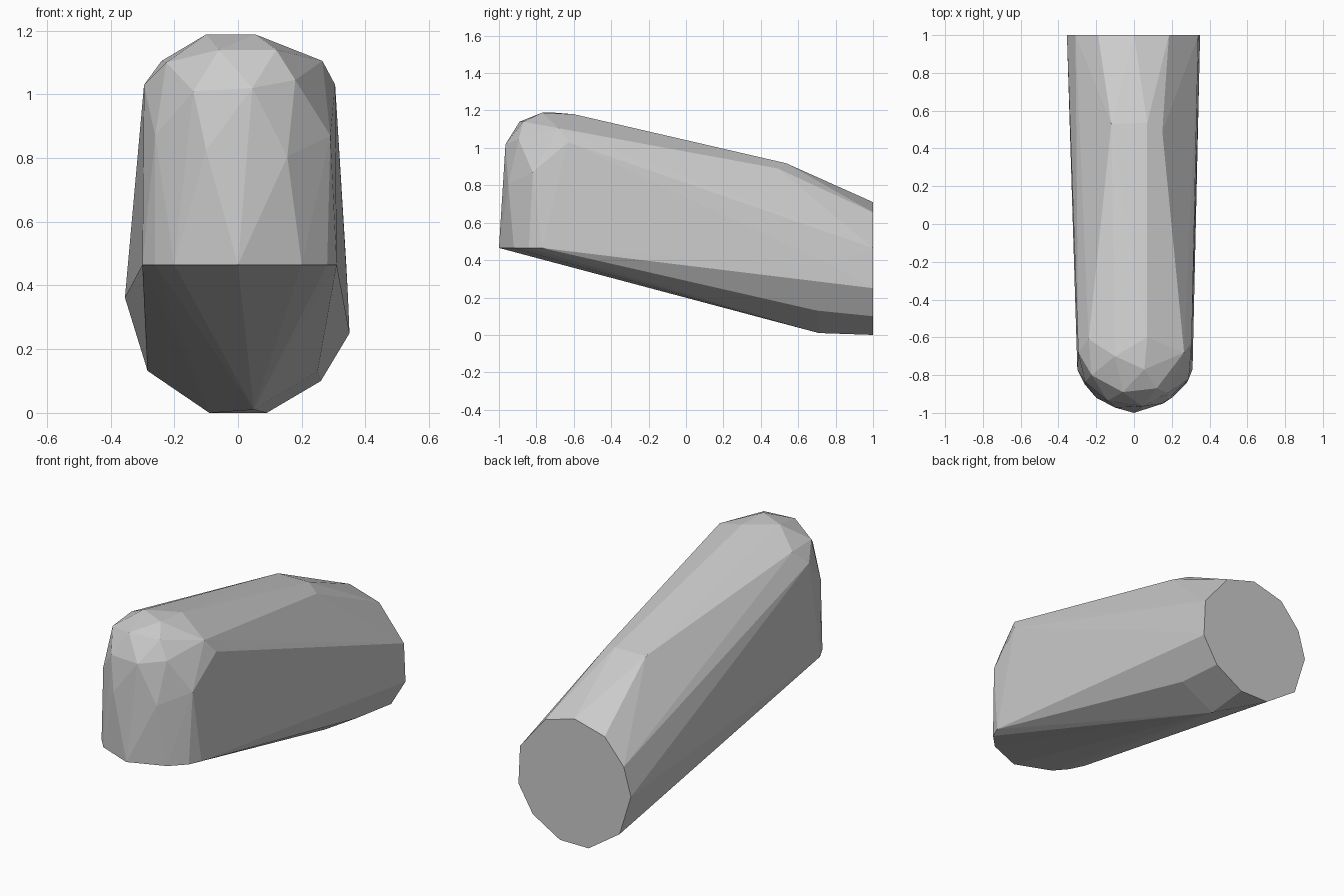
import bpy
import bmesh
import math

# Rear end: eleven-sided disc, (x, z) at y = 1
rear_profile = [(0.09, 0.0), (0.26, 0.10), (0.35, 0.25), (0.34, 0.465),
                (0.185, 0.655), (0.0, 0.71), (-0.19, 0.66), (-0.31, 0.52),
                (-0.355, 0.362), (-0.284, 0.132), (-0.09, 0.0)]

# Flat lower lip of the rounded front, (x, y) at z = 0.465
lip_profile = [(-0.30, -0.77), (-0.26, -0.85), (-0.20, -0.92), (0.0, -1.0),
               (0.20, -0.92), (0.28, -0.84), (0.31, -0.77)]

# Front face, at mid height and then around the shoulder
front_face = [(-0.26, -0.835, 0.87), (-0.10, -0.972, 0.825),
              (0.155, -0.95, 0.805), (0.29, -0.82, 0.87),
              (-0.14, -0.935, 1.01), (0.045, -0.965, 1.02),
              (0.18, -0.895, 1.045)]

# Domed crown
crown = [(-0.225, -0.80, 1.10), (-0.06, -0.89, 1.14), (0.12, -0.87, 1.14),
         (-0.295, -0.68, 1.03), (0.305, -0.63, 1.03), (0.265, -0.68, 1.105),
         (-0.24, -0.61, 1.105), (0.055, -0.77, 1.188), (-0.10, -0.70, 1.188),
         (0.07, -0.60, 1.18)]

# Bend in the back, and the rise under the tail
bends = [(-0.12, 0.53, 0.918), (0.07, 0.535, 0.918), (0.15, 0.49, 0.89),
         (0.05, 0.71, 0.01), (0.25, 0.70, 0.13), (0.345, 0.78, 0.37)]

points = [(x, 1.0, z) for x, z in rear_profile]
points += [(x, y, 0.465) for x, y in lip_profile]
points += front_face + crown + bends

# Wrap a faceted skin around the profiles
bm = bmesh.new()
for p in points:
    bm.verts.new(p)
hull = bmesh.ops.convex_hull(bm, input=bm.verts[:])
spare = {v for v in hull["geom_interior"] + hull["geom_unused"]
         if isinstance(v, bmesh.types.BMVert) and not v.link_faces}
bmesh.ops.delete(bm, geom=list(spare), context='VERTS')

# Join coplanar triangles, such as the rear disc
bmesh.ops.dissolve_limit(bm, angle_limit=math.radians(0.5),
                         verts=bm.verts[:], edges=bm.edges[:])
bmesh.ops.recalc_face_normals(bm, faces=bm.faces[:])

mesh = bpy.data.meshes.new("faceted_body")
bm.to_mesh(mesh)
bm.free()

grey = bpy.data.materials.new("light grey")
grey.diffuse_color = (0.6, 0.6, 0.6, 1.0)
mesh.materials.append(grey)

body = bpy.data.objects.new("faceted_body", mesh)
bpy.context.collection.objects.link(body)
